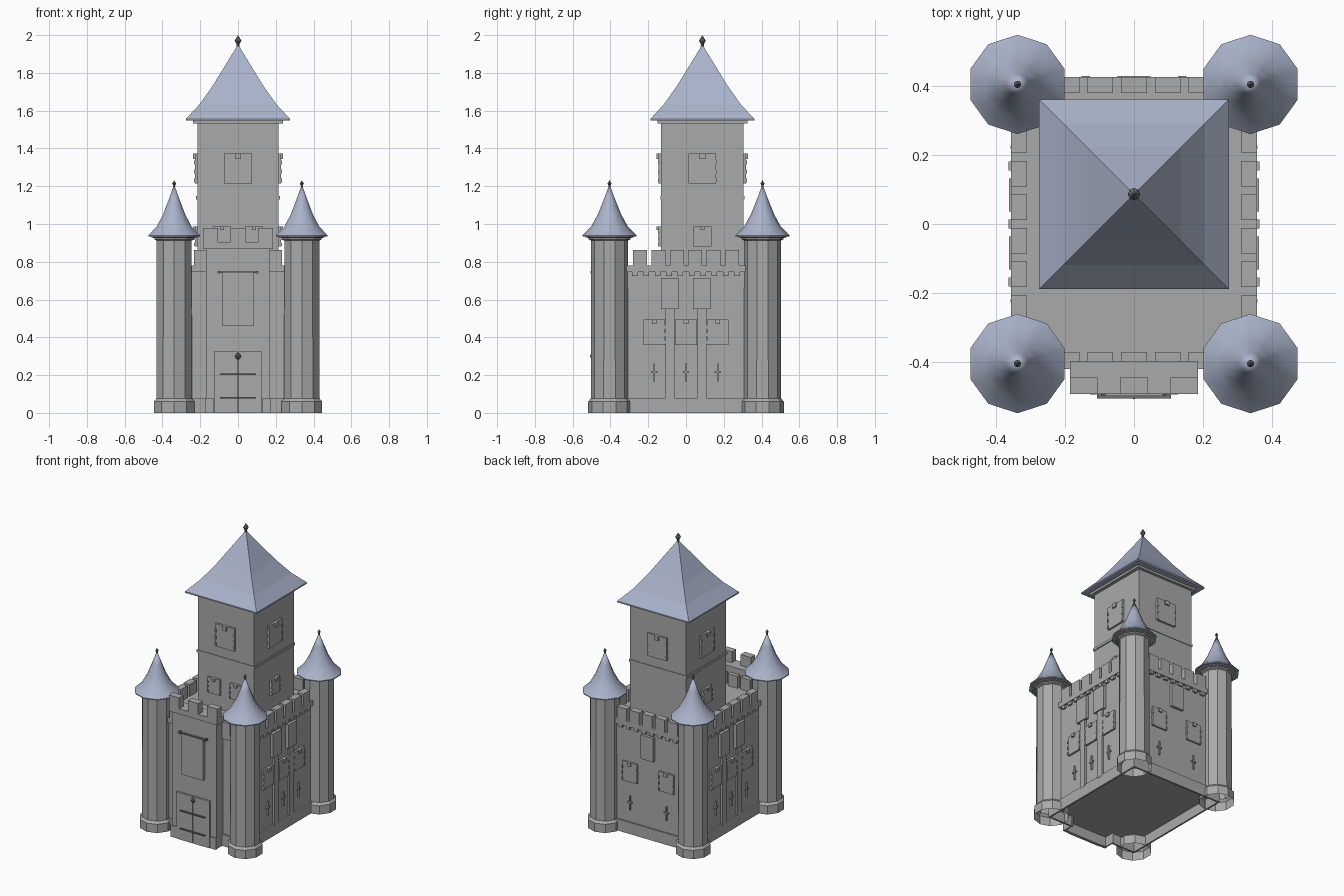
import bpy, bmesh, math
from mathutils import Matrix, Vector

if "Cube" in bpy.data.objects:
    bpy.data.objects.remove(bpy.data.objects["Cube"])


def material(name, rgb):
    m = bpy.data.materials.new(name)
    m.diffuse_color = (*rgb, 1)
    m.use_nodes = True
    m.node_tree.nodes["Principled BSDF"].inputs["Base Color"].default_value = m.diffuse_color
    return m


STONE = material("grey_stone", (0.40, 0.40, 0.40))
SLATE = material("blue_slate", (0.40, 0.45, 0.59))
IRON = material("dark_iron", (0.16, 0.16, 0.16))


def finish(bm, name, mat):
    bmesh.ops.recalc_face_normals(bm, faces=bm.faces)
    me = bpy.data.meshes.new(name)
    bm.to_mesh(me)
    bm.free()
    me.materials.append(mat)
    ob = bpy.data.objects.new(name, me)
    bpy.context.collection.objects.link(ob)
    return ob


def add_box(bm, x0, x1, y0, y1, z0, z1, mtx=Matrix()):
    c = Vector(((x0 + x1) / 2, (y0 + y1) / 2, (z0 + z1) / 2))
    s = Matrix.Diagonal((x1 - x0, y1 - y0, z1 - z0, 1))
    bmesh.ops.create_cube(bm, size=1, matrix=mtx @ Matrix.Translation(c) @ s)


def boxes(name, items, mat=STONE, mtx=Matrix()):
    bm = bmesh.new()
    for b in items:
        add_box(bm, *b, mtx=mtx)
    return finish(bm, name, mat)


def lathe(name, profile, sides, centre, mat, turn=0.0, close=False, smooth=0):
    """Rings of (radius, z) joined into a faceted tube; zero radius makes a tip."""
    bm = bmesh.new()
    rings = []
    for r, z in profile:
        n = sides if r > 0 else 1
        rings.append([bm.verts.new((centre[0] + r * math.cos(turn + math.tau * i / sides),
                                    centre[1] + r * math.sin(turn + math.tau * i / sides), z))
                      for i in range(n)])
    for a, b in zip(rings, rings[1:]):
        for i in range(sides):
            j = (i + 1) % sides
            quad = [a[i % len(a)], a[j % len(a)], b[j % len(b)], b[i % len(b)]]
            bm.faces.new(list(dict.fromkeys(quad)))
    if close:
        bm.faces.new(rings[0])
    ob = finish(bm, name, mat)
    if smooth:
        bpy.ops.object.select_all(action='DESELECT')
        ob.select_set(True)
        bpy.context.view_layer.objects.active = ob
        bpy.ops.object.shade_smooth_by_angle(angle=math.radians(smooth))
    return ob


def wall(x, y, angle):
    """Local frame on a wall: x runs along it, -y points outwards."""
    return Matrix.Translation((x, y, 0)) @ Matrix.Rotation(angle, 4, 'Z')


RIGHT, BACK, LEFT = math.pi / 2, math.pi, -math.pi / 2
KEEP_Y = 0.0865
WX, WF, WB = .341, -.407, .409  # wall planes: sides, front, back

# Castle body and open-bottomed plinth
boxes("castle_walls", [(-WX, WX, WF, WB, .07, .78)])
boxes("wall_plinth", [(s * .346 - .006, s * .346 + .006, -.418, .42, 0, .08) for s in (-1, 1)]
      + [(-.35, .35, .408, .42, 0, .08)]
      + [(s * .26 - .09, s * .26 + .09, -.418, -.406, 0, .08) for s in (-1, 1)])
boxes("parapet", [(s * .334 - .023, s * .334 + .023, -.42, .426, .745, .78) for s in (-1, 1)]
      + [(-.311, .311, -.42, -.372, .745, .78), (-.311, .311, .38, .426, .745, .78)])

# Battlements along the four walls
side_steps = [-.244 + .0976 * i for i in range(6)]
merlons = [(s * .334 - .023, s * .334 + .023, y - .037, y + .037, .78, .863)
           for s in (-1, 1) for y in side_steps]
for x in (-.195, -.0975, 0, .0975, .195):
    merlons += [(x - .037, x + .037, -.42, -.372, .78, .863),
                (x - .037, x + .037, .38, .426, .78, .863)]
boxes("merlons", merlons)

# Small corbels below the parapet
corbels = [(s * .346 - .009, s * .346 + .009, y - .015, y + .015, .724, .746)
           for s in (-1, 1) for y in [-.27 + .06 * i for i in range(10)]]
corbels += [(x - .015, x + .015, .405, .424, .724, .746) for x in [-.21 + .06 * i for i in range(8)]]
boxes("corbels", corbels)


def window(name, mtx, u, z0, w, h, d=.016):
    """Raised window panel with narrow jamb blocks and a keystone."""
    a, z1 = w / 2, z0 + h
    k, e = w * .11, w * .035
    items = [(u - a, u + a, -d, .004, z0, z1),
             (u - k, u + k, -d * 1.8, .004, z1 - h * .18, z1)]
    for s in (-1, 1):
        for f in (.1, .4, .7):
            c = u + s * (a - e + .001)
            items.append((c - e, c + e, -d * 1.35, .004, z0 + h * (f - .07), z0 + h * (f + .07)))
    boxes(name, items, mtx=mtx)


def arrow_slit(name, mtx, u):
    boxes(name, [(u - .004, u + .004, -.012, .004, .165, .262),
                 (u - .017, u + .017, -.012, .004, .214, .223)], mtx=mtx)


# Side walls: three bays divided by stepped pilasters
for side, x, ang in (("right", WX, RIGHT), ("left", -WX, LEFT)):
    m = wall(x, 0, ang)
    pil = []
    for u in (-.084, .084):
        pil += [(u - .024, u + .024, -.013, .004, .07, .56),
                (u - .048, u + .048, -.021, .004, .55, .715)]
    boxes(side + "_pilasters", pil, mtx=m)
    for i, u in enumerate((-.168, 0, .168)):
        window(f"{side}_window_{i}", m, u, .36, .115, .135, .013)
        arrow_slit(f"{side}_slit_{i}", m, u)

# Back wall: two windows and a central bracket
m = wall(0, WB, BACK)
boxes("back_bracket", [(-.048, .048, -.02, .004, .55, .715)], mtx=m)
for i, u in enumerate((-.14, .14)):
    window(f"back_window_{i}", m, u, .36, .115, .135, .011)
    arrow_slit(f"back_slit_{i}", m, u)

# Gatehouse, open underneath, with its own battlements
boxes("gatehouse", [(-.17, .17, -.481, -.40, .07, .87)])
boxes("gatehouse_base", [(-.17, .17, -.481, -.473, 0, .07)]
      + [(s * .166 - .004, s * .166 + .004, -.481, -.40, 0, .07) for s in (-1, 1)])
boxes("gatehouse_plinth", [(s * .151 - .022, s * .151 + .022, -.49, -.47, 0, .08) for s in (-1, 1)])
boxes("gatehouse_parapet", [(-.186, .186, -.493, -.397, .868, .905)])
boxes("gatehouse_merlons", [(x - .04, x + .04, -.493, -.445, .905, .98) for x in (-.146, 0, .146)])

# Double door with straps and a round knocker
boxes("door", [(-.127, -.0015, -.494, -.475, 0, .325), (.0015, .127, -.494, -.475, 0, .325)])
boxes("door_straps", [(-.095, .095, -.503, -.485, z - .004, z + .004) for z in (.08, .205)], IRON)
lathe("door_knocker", [(0, .281), (.012, .288), (.017, .3), (.012, .312), (0, .319)],
      8, (0, -.491), IRON)

# Hanging banner and rod
boxes("banner", [(-.083, .083, -.503, -.478, .46, .745)])
boxes("banner_rod", [(-.108, .108, -.506, -.496, .741, .749)]
      + [(s * .1 - .005, s * .1 + .005, -.505, -.478, .738, .752) for s in (-1, 1)], IRON)

# Keep with string course and cornice
boxes("keep", [(-.215, .215, KEEP_Y - .218, KEEP_Y + .218, .77, 1.54)])
boxes("keep_bands", [(-h, h, KEEP_Y - h, KEEP_Y + h, a, b)
                     for h, a, b in ((.222, 1.13, 1.147), (.238, 1.533, 1.553))])
faces = {"front": (0, KEEP_Y - .218, 0), "right": (.215, KEEP_Y, RIGHT),
         "back": (0, KEEP_Y + .218, BACK), "left": (-.215, KEEP_Y, LEFT)}
for side, f in faces.items():
    window(f"keep_{side}_window", wall(*f), 0, 1.215, .146, .158, .013)
    lower = {"front": (-.085, .085), "back": ()}.get(side, (0,))
    for i, u in enumerate(lower):
        window(f"keep_{side}_lower_window_{i}", wall(*f), u, .88, .095, .108, .013)

# Flared square roof
q = math.sqrt(2)
lathe("keep_roof", [(r * q, z) for r, z in
                    ((.26, 1.548), (.275, 1.548), (.275, 1.557), (.205, 1.632), (.135, 1.73), (0, 1.95))],
      4, (0, KEEP_Y), SLATE, math.pi / 4, True)


def finial(name, centre, z, s):
    lathe(name, [(0, z), (.006 * s, z + .004 * s), (.005 * s, z + .012 * s),
                 (.012 * s, z + .024 * s), (0, z + .044 * s)], 8, centre, IRON)


finial("keep_finial", (0, KEEP_Y), 1.934, 1.5)

# Four ten-sided corner towers with flared, smooth cone roofs
for sx in (-1, 1):
    for sy in (-1, 1):
        c = (sx * .338, sy * .405)
        tag = f"{'right' if sx > 0 else 'left'}_{'back' if sy > 0 else 'front'}"
        t = math.pi / 2
        lathe(tag + "_tower", [(.113, 0), (.113, .06), (.099, .076), (.097, .912), (.11, .918),
                               (.11, .926), (.127, .929), (.127, .937)], 10, c, STONE, t)
        lathe(tag + "_tower_roof", [(.128, .934), (.144, .934), (.144, .94), (.098, .985),
                                    (.062, 1.05), (.032, 1.125), (0, 1.21)],
              10, c, SLATE, t, True, 42)
        finial(tag + "_tower_finial", c, 1.192, .9)
